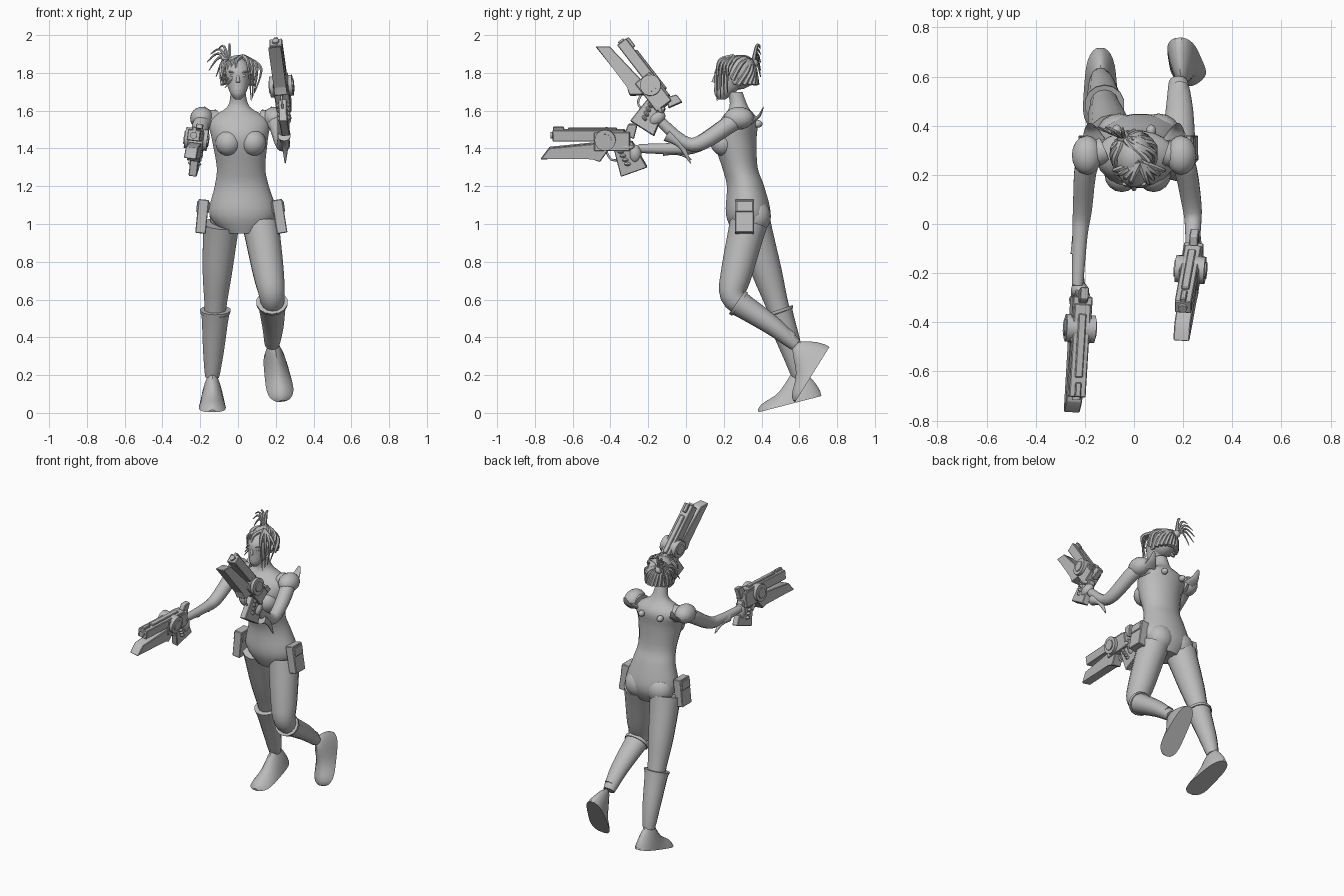
import bpy, bmesh, math
from mathutils import Vector, Matrix

cube = bpy.data.objects.get("Cube")
if cube:
    bpy.data.objects.remove(cube)

GREY = (.5, .5, .5, 1)
clay = bpy.data.materials.new("plain grey")
clay.use_nodes = True
clay.diffuse_color = GREY
clay.node_tree.nodes["Principled BSDF"].inputs["Base Color"].default_value = GREY
WORLD = Matrix.Identity(4)
SIDE, BACK, UP = Vector((1, 0, 0)), Vector((0, 1, 0)), Vector((0, 0, 1))
LEFT, RIGHT = 1, -1


def finish(name, bm, matrix=WORLD):
    """Turn a bmesh into a named, shaded object."""
    bmesh.ops.recalc_face_normals(bm, faces=bm.faces)
    bmesh.ops.transform(bm, matrix=matrix, verts=bm.verts)
    mesh = bpy.data.meshes.new(name)
    bm.to_mesh(mesh)
    bm.free()
    mesh.materials.append(clay)
    obj = bpy.data.objects.new(name, mesh)
    bpy.context.collection.objects.link(obj)
    bpy.ops.object.select_all(action='DESELECT')
    obj.select_set(True)
    bpy.context.view_layer.objects.active = obj
    bpy.ops.object.shade_smooth_by_angle(angle=math.radians(30))


def catmull(rows, steps=4):
    """Smoothly interpolate rows of numbers."""
    rows = [Vector(row) for row in rows]
    padded = [rows[0], *rows, rows[-1]]
    smooth = []
    for before, start, end, after in zip(padded, padded[1:], padded[2:], padded[3:]):
        for step in range(steps):
            t = step / steps
            leave, arrive = (end - before) / 2, (after - start) / 2
            gap = end - start
            smooth.append(start + leave * t + (gap * 3 - leave * 2 - arrive) * t ** 2
                          + (leave + arrive - gap * 2) * t ** 3)
    return smooth + [rows[-1]]


def bridge(bm, rings):
    """Skin a list of point rings and cap both ends."""
    loops = [[bm.verts.new(point) for point in ring] for ring in rings]
    count = len(loops[0])
    for low, high in zip(loops, loops[1:]):
        for j in range(count):
            following = (j + 1) % count
            bm.faces.new((low[j], low[following], high[following], high[j]))
    bm.faces.new(loops[0])
    bm.faces.new(loops[-1])


def ellipse(centre, across, depth, sides):
    turns = [math.tau * (j + .5) / sides for j in range(sides)]
    return [centre + across * math.cos(t) + depth * math.sin(t) for t in turns]


def stack(name, rows, lean):
    """Level ellipses from rows of height, y, half width and half depth."""
    rings = []
    for z, y, wide, deep in catmull(rows):
        rings.append(ellipse(Vector((lean * (1.7 - z), y, z)), SIDE * wide, BACK * deep, 20))
    bm = bmesh.new()
    bridge(bm, rings)
    finish(name, bm)


def limb(name, points, thick, thin, flat=1, sides=14, matrix=WORLD):
    """Tapered tube along a smooth path; flat squeezes its depth."""
    path = catmull(points)
    last = len(path) - 1
    rings = []
    for i, centre in enumerate(path):
        along = (path[min(i + 1, last)] - path[max(i - 1, 0)]).normalized()
        across = (SIDE - along * along.dot(SIDE)).normalized()
        radius = thick + (thin - thick) * i / last
        rings.append(ellipse(centre, across * radius, along.cross(across) * radius * flat, sides))
    bm = bmesh.new()
    bridge(bm, rings)
    finish(name, bm, matrix)


def slab(name, outline, half, matrix):
    """Extrude a forward/up outline to both sides and soften its edges."""
    bm = bmesh.new()
    bridge(bm, [[(side, f, u) for f, u in outline] for side in (-half, half)])
    bmesh.ops.bevel(bm, geom=bm.edges[:], offset=.004, segments=1, affect='EDGES')
    finish(name, bm, matrix)


def bar(name, rear, front, low, high, half, matrix):
    slab(name, [(rear, low), (front, low), (front, high), (rear, high)], half, matrix)


def ball(name, centre, size, roll=0, matrix=WORLD):
    bm = bmesh.new()
    bmesh.ops.create_uvsphere(bm, u_segments=16, v_segments=10, radius=1)
    place = Matrix.Translation(centre) @ Matrix.Rotation(roll, 4, 'Y') @ Matrix.Diagonal((*size, 1))
    finish(name, bm, matrix @ place)


def drum(name, place, radius, half, axis, matrix):
    """Cylinder across the gun (axis Y) or along it (axis X)."""
    bm = bmesh.new()
    bmesh.ops.create_cone(bm, cap_ends=True, segments=16, radius1=radius, radius2=radius, depth=half * 2)
    finish(name, bm, matrix @ Matrix.Translation(place) @ Matrix.Rotation(math.pi / 2, 4, axis))


def frame(origin, forward, up):
    """Matrix whose columns are side, forward and up."""
    ahead = Vector(forward).normalized()
    side = ahead.cross(Vector(up)).normalized()
    matrix = Matrix((side, ahead, side.cross(ahead))).transposed().to_4x4()
    matrix.translation = origin
    return matrix


# Body
stack("torso", [(.95, .33, .1, .08), (1.05, .33, .18, .12), (1.2, .315, .145, .1), (1.3, .285, .13, .095),
                (1.45, .26, .15, .115), (1.55, .28, .16, .1), (1.62, .28, .06, .05), (1.7, .26, .04, .04)], .04)
for side in (LEFT, RIGHT):
    ball("breast", (.015 + side * .065, .2, 1.43), (.07, .07, .07))
    ball("shoulder_blade_knob", (side * .07, .38, 1.53), (.02, .025, .02))
    ball("buttock", (.02 + side * .08, .37, 1.04), (.09, .08, .09))

# Legs and boots
limb("left_leg", [(.12, .33, 1), (.16, .27, .75), (.18, .25, .62), (.185, .34, .54), (.185, .56, .39)], .1, .037)
limb("right_leg", [(-.09, .35, 1), (-.11, .43, .74), (-.12, .49, .55), (-.135, .59, .25)], .1, .037)
limb("left_boot", [(.18, .28, .58), (.185, .46, .46), (.18, .58, .36)], .076, .038, .9)
limb("right_boot", [(-.12, .49, .53), (-.13, .56, .33), (-.137, .6, .19)], .076, .037)
limb("left_boot_cuff", [(.18, .27, .586), (.18, .286, .575)], .084, .082, .9)
limb("right_boot_cuff", [(-.12, .487, .545), (-.12, .492, .53)], .082, .08)


def foot(name, heel, forward, up):
    """Rounded shoe with a flat sole, built from heel to toe."""
    rings = []
    for i in range(1, 16):
        s = (1 - math.cos(math.pi * i / 16)) / 2
        rounding = math.sqrt(1 - (2 * s - 1) ** 4)
        half = (.055 + .025 * s) * rounding
        tall = (.05 + .12 * math.exp(-((s - .25) / .3) ** 2)) * rounding
        arc = [math.pi * j / 10 for j in range(11)]
        rings.append([(half * math.cos(t) * (1 - math.sin(t) / 3), .35 * s, tall * math.sin(t)) for t in arc])
    bm = bmesh.new()
    bridge(bm, rings)
    finish(name, bm, frame(heel, forward, up))


foot("left_foot", (.18, .76, .35), (.16, -.53, -.85), (0, -.85, .53))
foot("right_foot", (-.136, .72, .09), (0, -.97, -.25), (0, -.25, .97))

# Hip pouches
for name, x, lean in (("left_pouch", .22, .16), ("right_pouch", -.19, -.1)):
    hip = frame((x, .31, 1.04), -BACK, (-lean, .15, 1))
    bar(name, -.05, .05, -.09, .09, .028, hip)
    bar(name + "_flap", -.045, .045, .02, .08, .034, hip)

# Arms and sleeve spikes
limb("left_arm", [(.13, .29, 1.55), (.2, .25, 1.54), (.235, .08, 1.43), (.24, -.02, 1.44), (.235, -.17, 1.58)],
     .056, .025)
limb("right_arm", [(-.12, .3, 1.55), (-.19, .25, 1.54), (-.21, .06, 1.42), (-.22, -.05, 1.4), (-.23, -.25, 1.4)],
     .056, .023)
limb("left_sleeve_spike", [(.245, -.1, 1.47), (.25, -.03, 1.42), (.25, .025, 1.32)], .035, .002)
limb("right_sleeve_spike", [(-.23, -.12, 1.39), (-.235, -.04, 1.38), (-.24, .03, 1.34)], .03, .002)

# Shoulder pads with fins behind
for name, side, roll in (("left_pad", LEFT, .3), ("right_pad", RIGHT, -.5)):
    ball(name, (side * .192, .28, 1.56), (.062, .08, .06), roll)
    limb(name + "_fin", [(side * .165, .34, 1.54), (side * .175, .385, 1.57), (side * .18, .41, 1.62)],
         .05, .006, .3)


def gun(owner, place):
    """Blade gun and the hand on it, laid out forward and up from the drum."""
    def part(label):
        return owner + "_" + label
    bar(part("gun_barrel"), -.1, .28, -.01, .05, .034, place)
    bar(part("gun_rail"), -.06, .2, .04, .06, .016, place)
    bar(part("gun_sight"), .22, .28, .04, .065, .012, place)
    bar(part("gun_body"), -.13, .06, -.06, .04, .04, place)
    drum(part("gun_muzzle"), (0, .28, .02), .018, .012, 'X', place)
    drum(part("gun_drum"), (0, 0, 0), .056, .06, 'Y', place)
    drum(part("gun_hub"), (0, 0, 0), .034, .066, 'Y', place)
    slab(part("gun_blade"), [(-.02, -.05), (.05, -.02), (.3, -.045), (.345, -.105), (.07, -.1), (.03, -.12)],
         .033, place)
    slab(part("gun_hammer"), [(-.1, .03), (-.12, .08), (-.17, .08), (-.15, 0)], .018, place)
    slab(part("gun_grip"), [(-.04, -.04), (-.14, -.01), (-.22, -.15), (-.08, -.2)], .022, place)
    limb(part("trigger_guard"), [(0, 0, -.06), (0, -.03, -.11), (0, -.09, -.11)], .006, .006, matrix=place)
    ball(part("palm"), (0, -.155, -.08), (.036, .035, .05), matrix=place)
    ball(part("thumb"), (-.03, -.11, -.04), (.012, .04, .014), matrix=place)
    for k in range(4):
        ball(part("finger"), (0, -.08 - k * .012, -.065 - k * .022), (.036, .022, .013), matrix=place)


gun("right", frame((-.22, -.425, 1.45), (-.06, -1, 0), (.13, 0, 1)))
gun("left", frame((.23, -.185, 1.73), (-.11, -.61, .79), (0, .79, .61)))

# Head and face
stack("head", [(1.66, .19, .015, .02), (1.69, .2, .04, .05), (1.75, .235, .062, .085),
               (1.82, .245, .07, .09), (1.88, .25, .03, .04)], 0)
limb("nose", [(0, .157, 1.79), (0, .145, 1.75)], .006, .011)
ball("lips", (0, .158, 1.71), (.02, .01, .008))
for side in (LEFT, RIGHT):
    ball("eye", (side * .028, .164, 1.785), (.014, .008, .008))
    ball("brow", (side * .03, .163, 1.803), (.02, .008, .005), side * -.2)
    ball("ear", (side * .068, .26, 1.765), (.01, .018, .028))

# Hair swept over the skull into a knot
SKULL = Vector((0, .275, 1.803))
KNOT = Vector((-.045, .355, 1.85))
SIZE = Vector((.08, .1, .092))
ball("hair_cap", SKULL, SIZE)
ball("hair_knot", KNOT, (.025, .028, .025))
for k in range(15):
    turn = math.radians(-125 + 250 * k / 14)
    nape = max(0, -math.cos(turn))
    rim = Vector((math.sin(turn) * SIZE.x, math.cos(turn) * SIZE.y, nape * .09 - .065))
    path = [SKULL + rim]
    for t in (.35, .7):
        middle = rim.lerp(KNOT - SKULL, t) + UP * .03
        unit = Vector(m / s for m, s in zip(middle, SIZE)).normalized()
        path.append(SKULL + unit * SIZE.z)
    limb("hair_strand", path + [KNOT], .014, .01, sides=6)

# Loose bangs framing the face, longer on the left
for side, drop in ((RIGHT, 1.72), (LEFT, 1.65)):
    for k in range(4):
        x = .02 + side * (.03 + k * .02)
        tip = Vector((side * (.07 + k * .006), .165 + k * .018, drop + k * .015))
        limb("bang", [(.025, .25, 1.885), (x, .18 + k * .014, 1.865 - k * .008),
                      (x + side * .01, tip.y, 1.79), tip], .015, .002, sides=6)

# Ponytail strands fanned up and over to the right
for k in range(6):
    swing = k * .5
    reach = Vector((-.12 * math.sin(swing), .04, .09 * math.cos(swing)))
    limb("ponytail_strand", [KNOT, KNOT + reach / 2 + UP * .05, KNOT + reach], .013, .002, sides=6)
